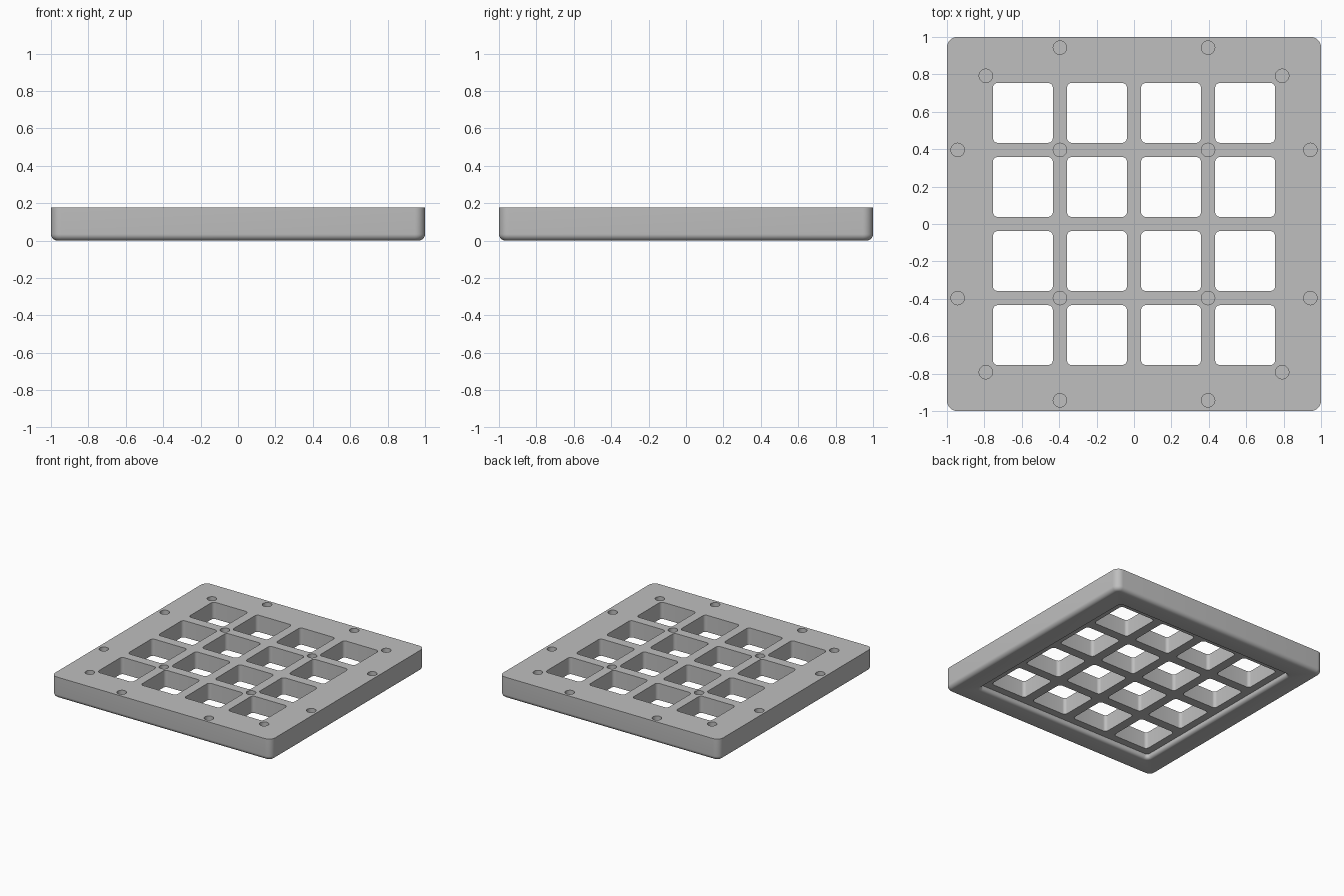
import bpy
import bmesh
from math import sin, cos, pi

HEIGHT = 0.177
PITCH = 0.396

default = bpy.data.objects.get("Cube")
if default:
    bpy.data.objects.remove(default, do_unlink=True)

grey = bpy.data.materials.new("light grey plastic")
grey.use_nodes = True
colour = (0.52, 0.52, 0.52, 1)
grey.diffuse_color = colour
grey.node_tree.nodes["Principled BSDF"].inputs["Base Color"].default_value = colour


def outline(half, radius, steps=8):
    """Rounded square, counter-clockwise."""
    points = []
    for corner, (sx, sy) in enumerate([(1, 1), (-1, 1), (-1, -1), (1, -1)]):
        for i in range(steps + 1):
            a = (corner + i / steps) * pi / 2
            points.append((sx * (half - radius) + radius * cos(a),
                           sy * (half - radius) + radius * sin(a)))
    return points


def loft(bm, rings, centre=(0, 0)):
    """Closed solid through rings of (outline, z), from low to high."""
    loops = [[bm.verts.new((centre[0] + x, centre[1] + y, z)) for x, y in pts]
             for pts, z in rings]
    count = len(loops[0])
    for low, high in zip(loops, loops[1:]):
        for i in range(count):
            j = (i + 1) % count
            bm.faces.new((low[i], low[j], high[j], high[i]))
    bm.faces.new(loops[0][::-1])
    bm.faces.new(loops[-1])


def make_object(name, bm):
    mesh = bpy.data.meshes.new(name)
    bm.to_mesh(mesh)
    bm.free()
    mesh.materials.append(grey)
    obj = bpy.data.objects.new(name, mesh)
    bpy.context.collection.objects.link(obj)
    return obj


# Plate with rounded corners and a rounded lower edge
bm = bmesh.new()
fillet = 0.035
rings = []
for i in range(9):
    a = i / 8 * pi / 2
    inset = fillet * (1 - sin(a))
    rings.append((outline(1 - inset, 0.055 - inset), fillet * (1 - cos(a))))
rings.append((outline(1, 0.055), HEIGHT))
loft(bm, rings)
plate = make_object("grid_plate", bm)

# Cutter for the shallow recess underneath, with a rounded lip
bm = bmesh.new()
lip, half, depth = 0.025, 0.815, 0.04
rings = [(outline(half + lip, 0.03 + lip), -0.05)]
for i in range(7):
    a = i / 6 * pi / 2
    flare = lip * (1 - sin(a))
    rings.append((outline(half + flare, 0.03 + flare),
                  lip * (1 - cos(a)) - (0.0005 if i == 0 else 0)))
rings.append((outline(half, 0.03), depth))
loft(bm, rings)
recess = make_object("recess_cutter", bm)

# Cutter for the sixteen square openings
bm = bmesh.new()
opening = outline(0.16, 0.025, 6)
for col in range(4):
    for row in range(4):
        loft(bm, [(opening, -0.1), (opening, 0.3)],
             ((col - 1.5) * PITCH, (row - 1.5) * PITCH))
openings = make_object("opening_cutter", bm)

# Cutter for the round blind holes in the top
bm = bmesh.new()
circle = outline(0.036, 0.036, 8)
circle = [p for i, p in enumerate(circle) if i % 9 != 8]
for sx in (-1, 1):
    for sy in (-1, 1):
        for x, y in [(PITCH, PITCH), (2 * PITCH, 2 * PITCH),
                     (PITCH, 0.943), (0.943, PITCH)]:
            loft(bm, [(circle, HEIGHT - 0.035), (circle, 0.3)], (sx * x, sy * y))
pockets = make_object("pocket_cutter", bm)

# Cut the plate, then drop the cutters
bpy.ops.object.select_all(action="DESELECT")
bpy.context.view_layer.objects.active = plate
plate.select_set(True)
for cutter in (recess, openings, pockets):
    cutter.hide_render = True
    mod = plate.modifiers.new(cutter.name, "BOOLEAN")
    mod.operation = "DIFFERENCE"
    mod.solver = "EXACT"
    mod.object = cutter
    bpy.ops.object.modifier_apply(modifier=mod.name)
    bpy.data.objects.remove(cutter, do_unlink=True)

bpy.ops.object.shade_smooth_by_angle(angle=pi / 6)
